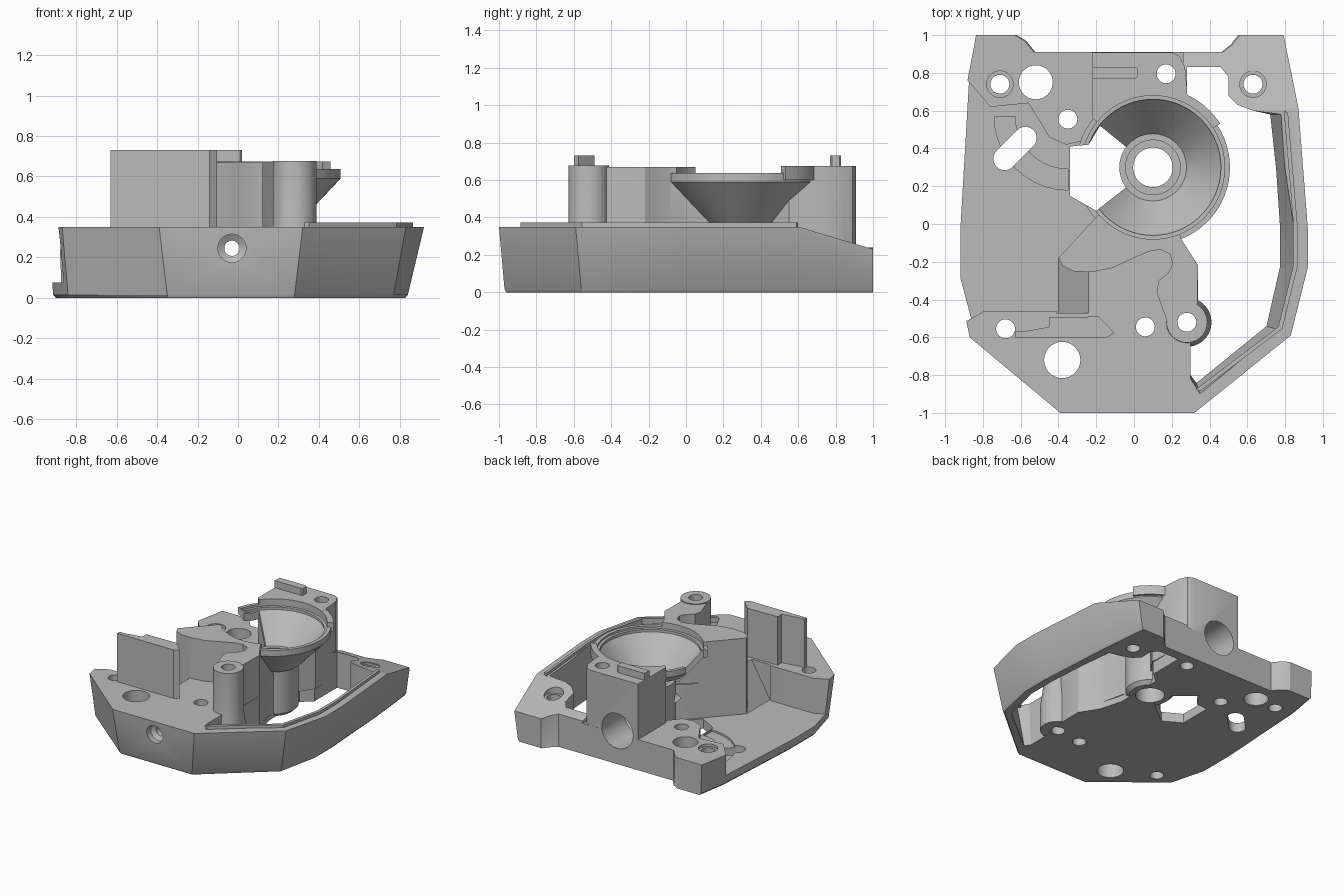
import bpy, bmesh, math
from mathutils import Vector

cube = bpy.data.objects.get("Cube")
if cube:
    bpy.data.objects.remove(cube, do_unlink=True)

grey = bpy.data.materials.new("plain grey")
grey.use_nodes = True
COLOUR = (0.5, 0.5, 0.5, 1)
grey.diffuse_color = COLOUR
grey.node_tree.nodes["Principled BSDF"].inputs["Base Color"].default_value = COLOUR


def loft(name, rings):
    """Closed solid through rings of equal point count."""
    bm = bmesh.new()
    rows = [[bm.verts.new(p) for p in ring] for ring in rings]
    n = len(rows[0])
    bm.faces.new(rows[0])
    bm.faces.new(rows[-1])
    for a, b in zip(rows, rows[1:]):
        for i in range(n):
            j = (i + 1) % n
            bm.faces.new((a[i], a[j], b[j], b[i]))
    bmesh.ops.recalc_face_normals(bm, faces=bm.faces)
    me = bpy.data.meshes.new(name)
    bm.to_mesh(me)
    bm.free()
    me.materials.append(grey)
    ob = bpy.data.objects.new(name, me)
    bpy.context.collection.objects.link(ob)
    return ob


def prism(name, pts, z0, z1, top=None):
    return loft(name, [[(x, y, z0) for x, y in pts],
                       [(x, y, z1) for x, y in top or pts]])


def turned(name, cx, cy, profile, n=48):
    """Solid of revolution from (radius, height) pairs."""
    turns = [2 * math.pi * i / n for i in range(n)]
    return loft(name, [[(cx + r * math.cos(t), cy + r * math.sin(t), z) for t in turns]
                       for r, z in profile])


def bore(name, x, z, profile, n=32):
    """Solid of revolution lying along y, from (radius, y) pairs."""
    turns = [2 * math.pi * i / n for i in range(n)]
    return loft(name, [[(x + r * math.cos(t), y, z + r * math.sin(t)) for t in turns]
                       for r, y in profile])


def combine(target, tool, op):
    mod = target.modifiers.new(op, 'BOOLEAN')
    mod.operation = op
    mod.solver = 'EXACT'
    mod.object = tool
    dg = bpy.context.evaluated_depsgraph_get()
    me = bpy.data.meshes.new_from_object(target.evaluated_get(dg))
    target.modifiers.clear()
    target.data = me
    bpy.data.objects.remove(tool, do_unlink=True)


def cut(tool):
    combine(body, tool, 'DIFFERENCE')


def add(tool):
    combine(body, tool, 'UNION')


# Base block with leaning walls
top = [(-.84, 1), (-.63, 1), (-.58, .97), (-.53, .91), (.47, .91), (.52, .95), (.56, 1),
       (.81, 1), (.87, .62), (.92, -.02), (.92, -.23), (.83, -.59), (.32, -1),
       (-.39, -1), (-.87, -.6), (-.93, -.3), (-.93, 0), (-.885, .77)]
foot = [(-.83, 1), (-.63, 1), (-.58, .97), (-.53, .91), (.47, .91), (.52, .95), (.56, 1),
        (.76, 1), (.8, .62), (.84, -.02), (.84, -.23), (.77, -.56), (.28, -.97),
        (-.35, -.97), (-.84, -.57), (-.915, -.29), (-.915, 0), (-.87, .77)]
rim_foot = [(x * .985, y if y > .9 else y * .99) for x, y in foot]
body = loft("housing", [[(x, y, 0) for x, y in rim_foot],
                        [(x, y, .015) for x, y in foot],
                        [(x, y, .35) for x, y in top]])

# Lowered back shelf, sloped on the right
cut(prism("shelf_cut", [(-1.1, .3), (.26, .3), (.26, 1.1), (-1.1, 1.1)], .24, .6))
cut(loft("slope_cut", [[(x, .6, .351), (x, 1.1, .2), (x, 1.1, .6), (x, .6, .6)]
                       for x in (.25, 1.1)]))

# Low floor on the side, with a ramp up to the front deck
floor = [(-1.1, .77), (-.89, .77), (-.76, .62), (-.56, .64), (-.49, .53), (-.45, .46),
         (-.36, .42), (-.27, .44), (-.2, .53), (-.05, .4), (-.05, .2), (-.17, .07),
         (-.4, -.18), (-.4, -.46), (-.79, -.46), (-.88, -.51), (-1.1, -.51)]
cut(prism("floor_cut", floor, .075, .6))
cut(loft("ramp_cut", [[(-.41, y, .075), (-.4, y, .075), (-.24, y, .351),
                       (-.24, y, .5), (-.41, y, .5)] for y in (-.47, -.16)]))

# Shallow curved channel in the floor
arc = [math.radians(a) for a in range(180, 271, 9)]
channel = [(-.35 + r * math.cos(t), .57 + r * math.sin(t))
           for r, seq in ((.39, arc), (.28, arc[::-1])) for t in seq]
cut(prism("channel_cut", channel, .06, .2))

# Open bay beside the side rail
bay_top = [(.28, .83), (.46, .83), (.5, .78), (.5, .68), (.55, .63), (.63, .6), (.78, .58),
           (.8, .3), (.845, 0), (.845, -.23), (.765, -.56), (.35, -.9), (.3, -.82),
           (.3, -.52), (.34, -.4), (.34, -.22), (.25, -.08), (.2, .1), (.2, .48), (.28, .55)]
bay_foot = [(.28, .83), (.46, .83), (.5, .78), (.5, .68), (.55, .63), (.63, .6), (.72, .58),
            (.75, .3), (.77, 0), (.77, -.23), (.7, -.54), (.33, -.84), (.3, -.8),
            (.3, -.52), (.34, -.4), (.34, -.22), (.25, -.08), (.2, .1), (.2, .48), (.28, .55)]
cut(prism("bay_cut", bay_foot, -.01, .36, bay_top))

# Raised lip along the rail
path = [(.35, -.885), (.785, -.555), (.865, -.23), (.865, 0), (.815, .59)]
lip = path + [(x - .022, y + .01) for x, y in path[::-1]]
add(prism("rail_lip", lip, .33, .372))

# Back tower with its key
tower = [(-.22, .909), (.2, .909), (.24, .89), (.27, .83), (.28, .72), (.29, .55),
         (.2, .42), (-.03, .4), (-.18, .53), (-.22, .56)]
add(prism("back_tower", tower, .1, .675))
key = [(-.22, .77), (.01, .77), (.02, .78), (.02, .82), (.01, .83), (-.22, .83)]
add(prism("tower_key", key, .6, .73))

# Middle block with a concave front
block = [(-.17, .07), (-.4, -.18), (-.38, -.22), (-.32, -.25), (-.23, -.255), (-.12, -.235),
         (0, -.18), (.08, -.145), (.14, -.135), (.19, -.16), (.205, -.21), (.18, -.26),
         (.13, -.3), (.12, -.36), (.19, -.56), (.28, -.6), (.335, -.42), (.339, -.22),
         (.25, -.08), (.2, .14), (0, .2)]
add(prism("middle_block", block, .05, .67))

# Front post with a flared foot
add(turned("front_post", .28, -.52, [(.13, .005), (.13, .2), (.108, .36), (.108, .677)]))

# Thin front wall
wall = [(-.63, -.6), (-.14, -.6), (-.105, -.575), (-.19, -.49), (-.45, -.495),
        (-.45, -.545), (-.59, -.57), (-.63, -.57)]
add(prism("front_wall", wall, .2, .73))

# Funnel with its rim and the raised part of the rim
CX, CY = .1, .3
add(turned("funnel", CX, CY, [(.2, .37), (.408, .59), (.408, .637)], 64))
sweep = [math.radians(a) for a in range(33, 106, 6)]
segment = [(CX + r * math.cos(t), CY + r * math.sin(t))
           for r, seq in ((.425, sweep), (.33, sweep[::-1])) for t in seq]
add(prism("rim_segment", segment, .6, .674))
cut(turned("funnel_cut", CX, CY, [(.17, .385), (.36, .6), (.36, .62), (.38, .621), (.38, .9)], 64))

# Angular opening beside the funnel
opening = [(-.34, .15), (-.34, .41), (-.24, .42), (-.18, .52), (.03, .35), (.03, .25), (-.2, .07)]
cut(prism("opening_cut", opening, -.1, 1))
add(turned("stem", CX, CY, [(.15, .002), (.178, .03), (.178, .4)], 48))

# Round holes, some with a wider mouth
holes = [(-.71, .74, .05), (-.52, .75, .09), (-.35, .555, .05), (.17, .795, .05),
         (.63, .74, .05), (-.68, -.555, .05), (.06, -.545, .05), (.28, -.52, .05),
         (-.38, -.72, .096), (CX, CY, .105)]
for x, y, r in holes:
    cut(turned("hole_cut", x, y, [(r, -.1), (r, 1)], 32))
for x, y, r, z in [(-.71, .74, .07, .22), (.63, .74, .07, .28), (CX, CY, .145, .36)]:
    cut(turned("mouth_cut", x, y, [(r, z), (r, .5)], 32))

# Slanted slot in the floor
turns = [math.radians(a) for a in range(-45, 136, 15)]
slot = [(-.575 + .06 * math.cos(t), .455 + .06 * math.sin(t)) for t in turns]
slot += [(-.685 + .06 * math.cos(t + math.pi), .345 + .06 * math.sin(t + math.pi)) for t in turns]
cut(prism("slot_cut", slot, -.1, .3))

# Level bores through the front and back walls
cut(bore("front_bore_cut", -.03, .245, [(.07, -1.1), (.07, -.94), (.038, -.92), (.038, .6)]))
cut(bore("back_bore_cut", -.04, .26, [(.038, .55), (.13, .64), (.14, 1.1)]))

# Smooth the round walls, keep the edges sharp
body.data.name = "housing"
if not body.data.materials:
    body.data.materials.append(grey)
for ob in bpy.context.selected_objects:
    ob.select_set(False)
body.select_set(True)
bpy.context.view_layer.objects.active = body
bpy.ops.object.shade_smooth_by_angle(angle=math.radians(30))
